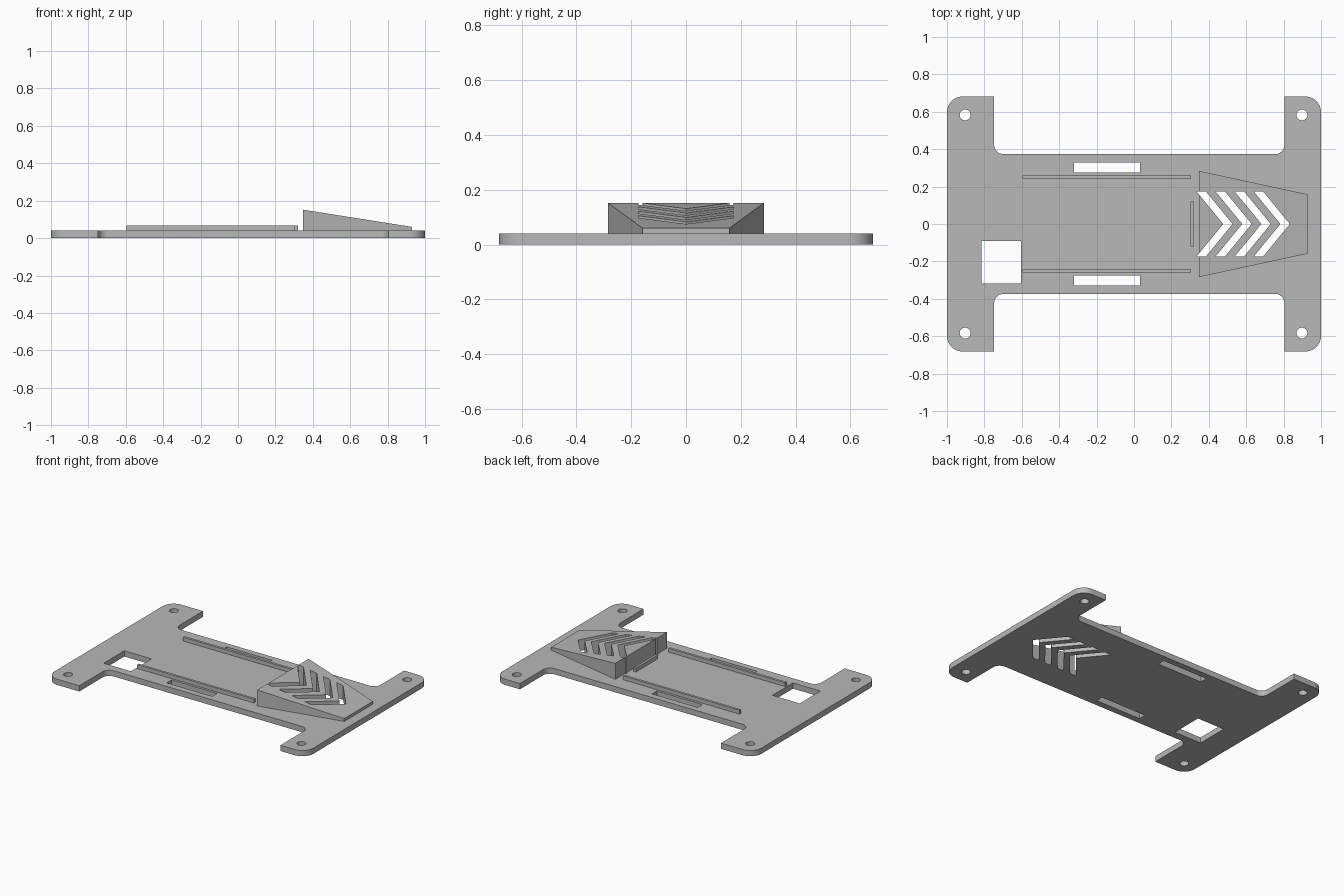
import bpy, bmesh, math

if "Cube" in bpy.data.objects:
    bpy.data.objects.remove(bpy.data.objects["Cube"], do_unlink=True)

grey = bpy.data.materials.new("plain grey")
grey.use_nodes = True
COLOUR = (0.48, 0.48, 0.48, 1)
grey.diffuse_color = COLOUR
grey.node_tree.nodes["Principled BSDF"].inputs["Base Color"].default_value = COLOUR

PLATE_TOP = 0.04
RAIL_TOP = 0.067


def prism(name, outlines, z0, z1):
    """Extrude one or more flat outlines from z0 to z1 into one object."""
    bm = bmesh.new()
    for outline in outlines:
        face = bm.faces.new([bm.verts.new((x, y, z0)) for x, y in outline])
        top = bmesh.ops.extrude_face_region(bm, geom=[face])["geom"]
        for v in top:
            if isinstance(v, bmesh.types.BMVert):
                v.co.z = z1
    bmesh.ops.recalc_face_normals(bm, faces=bm.faces)
    mesh = bpy.data.meshes.new(name)
    bm.to_mesh(mesh)
    bm.free()
    mesh.materials.append(grey)
    obj = bpy.data.objects.new(name, mesh)
    bpy.context.collection.objects.link(obj)
    return obj


def rect(x0, x1, y0, y1):
    return [(x0, y0), (x1, y0), (x1, y1), (x0, y1)]


def arc(cx, cy, r, start, end, steps=10):
    angles = [math.radians(start + (end - start) * i / steps) for i in range(steps + 1)]
    return [(cx + r * math.cos(a), cy + r * math.sin(a)) for a in angles]


def cut(obj, cutter):
    """Apply a boolean difference."""
    mod = obj.modifiers.new("cut", "BOOLEAN")
    mod.operation = "DIFFERENCE"
    mod.solver = "EXACT"
    mod.object = cutter
    bpy.ops.object.select_all(action="DESELECT")
    bpy.context.view_layer.objects.active = obj
    obj.select_set(True)
    bpy.ops.object.modifier_apply(modifier=mod.name)


# Base plate: H-shaped outline, upper half mirrored to the lower half
ARM_Y, BODY_Y = 0.682, 0.373
LEFT_X, RIGHT_X = -0.748, 0.805
R, F = 0.085, 0.052
half = arc(1 - R, ARM_Y - R, R, 0, 90)
half += [(RIGHT_X, ARM_Y)]
half += arc(RIGHT_X - F, BODY_Y + F, F, 0, -90)
half += arc(LEFT_X + F, BODY_Y + F, F, 270, 180)
half += [(LEFT_X, ARM_Y)]
half += arc(-1 + R, ARM_Y - R, R, 90, 180)
plate = prism("base_plate", [half + [(x, -y) for x, y in reversed(half)]], 0, PLATE_TOP)

# Openings: corner screw holes, strap slots and square cable window
openings = [rect(-0.815, -0.604, -0.317, -0.09)]
for side in (-1, 1):
    openings.append(rect(-0.32, 0.032, *sorted((side * 0.276, side * 0.329))))
    for x in (-0.903, 0.898):
        openings.append(arc(x, side * 0.583, 0.029, 0, 360 - 15, 23))
opening_cutter = prism("opening_cutter", openings, -0.1, 0.1)

# Chevron vents, pointing toward the low end of the ramp
chevrons = []
for i in range(4):
    tip = 0.334 + 0.102 * i
    apex, w, y = tip + 0.143, 0.05, 0.174
    chevrons.append([(tip, y), (apex, 0), (tip, -y),
                     (tip + w, -y), (apex + w, 0), (tip + w, y)])
chevron_cutter = prism("chevron_cutter", chevrons, -0.1, 0.3)

# Tapered sloping ramp
X0, X1 = 0.347, 0.931
ramp = prism("ramp", [[(X0, -0.284), (X1, -0.158), (X1, 0.158), (X0, 0.284)]],
             PLATE_TOP - 0.005, 0.1)
for v in ramp.data.vertices:
    if v.co.z > 0.05:
        v.co.z = 0.152 if v.co.x < 0.5 else 0.06

cut(plate, opening_cutter)
cut(plate, chevron_cutter)
cut(ramp, chevron_cutter)
for cutter in (opening_cutter, chevron_cutter):
    bpy.data.objects.remove(cutter, do_unlink=True)

# Guide rails and end stop
for name, side in (("rail_left_edge", -1), ("rail_right_edge", 1)):
    prism(name, [rect(-0.596, 0.305, *sorted((side * 0.243, side * 0.26)))],
          PLATE_TOP - 0.005, RAIL_TOP)
prism("end_stop", [rect(0.303, 0.32, -0.12, 0.12)], PLATE_TOP - 0.005, RAIL_TOP)

# Smooth the rounded corners and hole walls, keep the rest crisp
bpy.ops.object.select_all(action="DESELECT")
plate.select_set(True)
bpy.context.view_layer.objects.active = plate
bpy.ops.object.shade_smooth_by_angle(angle=math.radians(30))
